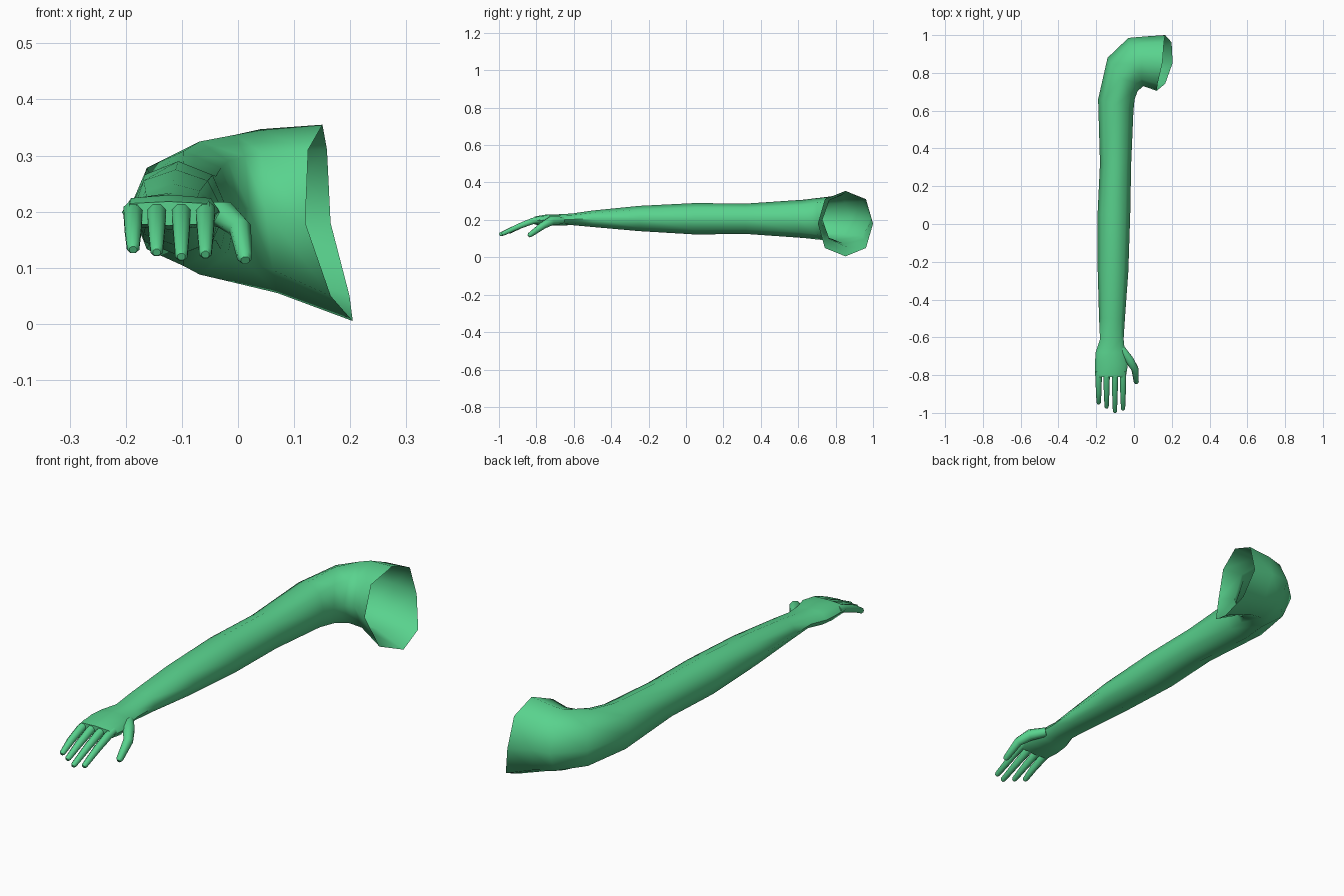
import bpy, bmesh, math
from mathutils import Vector

if "Cube" in bpy.data.objects:
    bpy.data.objects.remove(bpy.data.objects["Cube"])

green = bpy.data.materials.new("green")
green.diffuse_color = (0.1, 0.65, 0.27, 1)
green.use_nodes = True
green.node_tree.nodes["Principled BSDF"].inputs["Base Color"].default_value = green.diffuse_color
SIDES = 8


def power(v, e):
    return math.copysign(abs(v) ** e, v) if abs(v) > 1e-6 else 0.0


def loft(name, rings, cap_start, cap_end):
    bm = bmesh.new()
    loops = [[bm.verts.new(p) for p in ring] for ring in rings]
    for a, b in zip(loops, loops[1:]):
        for i in range(SIDES):
            j = (i + 1) % SIDES
            bm.faces.new((a[i], a[j], b[j], b[i]))
    if cap_start:
        bm.faces.new(loops[0])
    if cap_end:
        bm.faces.new(loops[-1])
    bmesh.ops.recalc_face_normals(bm, faces=bm.faces)
    mesh = bpy.data.meshes.new(name)
    bm.to_mesh(mesh)
    bm.free()
    mesh.materials.append(green)
    obj = bpy.data.objects.new(name, mesh)
    bpy.context.collection.objects.link(obj)
    bpy.ops.object.select_all(action='DESELECT')
    obj.select_set(True)
    bpy.context.view_layer.objects.active = obj
    bpy.ops.object.shade_smooth_by_angle(angle=math.radians(60))
    return obj


def section(inner, outer, z0, z1, square=1.0, bow=0.0, lean=0.0):
    """Ring across the arm from its inner to its outer side."""
    a, b = Vector(inner), Vector(outer)
    mid, half = (a + b) / 2, (a - b) / 2
    ring = []
    for i in range(SIDES):
        t = 2 * math.pi * i / SIDES
        c, s = power(math.cos(t), square), power(math.sin(t), square)
        p = mid + half * c
        ring.append((p.x + bow * s * s + lean * s, p.y,
                     (z0 + z1) / 2 + s * (z1 - z0) / 2))
    return ring


def digit(name, path, radii):
    """Tapered tube along a path, with a rounded tip."""
    pts = [Vector(p) for p in path]
    tip_dir = (pts[-1] - pts[-2]).normalized()
    pts.append(pts[-1] + tip_dir * radii[-1] * 0.7)
    radii = list(radii) + [radii[-1] * 0.6]
    rings = []
    for k, p in enumerate(pts):
        d = pts[min(k + 1, len(pts) - 1)] - pts[max(k - 1, 0)]
        q = d.to_track_quat('Y', 'Z')
        rings.append([p + q @ Vector((math.cos(t), 0, math.sin(t))) * radii[k]
                      for t in (2 * math.pi * (i + .5) / SIDES for i in range(SIDES))])
    return loft(name, rings, True, True)


# Arm: open shoulder, bend, upper arm, forearm, wrist and palm
def straight(y, x0, x1, z0, z1, square=1.0):
    return section((x1, y), (x0, y), z0, z1, square)


arm = [
    section((0.12, 0.705), (0.165, 1.0), 0.005, 0.355, 0.85, 0.035, -0.027),
    section((0.05, 0.73), (0.06, 0.993), 0.055, 0.347, 0.95, 0.0, -0.015),
    section((0.02, 0.705), (-0.03, 0.985), 0.073, 0.337),
    section((0.003, 0.66), (-0.14, 0.88), 0.088, 0.325),
    section((-0.003, 0.60), (-0.19, 0.66), 0.103, 0.308),
    straight(0.32, -0.18, -0.015, 0.125, 0.287),
    straight(0.05, -0.193, -0.02, 0.122, 0.29),
    straight(-0.25, -0.192, -0.03, 0.14, 0.275),
    straight(-0.50, -0.185, -0.048, 0.162, 0.25),
    straight(-0.61, -0.18, -0.055, 0.172, 0.234, 0.9),
    straight(-0.68, -0.203, -0.048, 0.17, 0.23, 0.7),
    straight(-0.74, -0.207, -0.032, 0.168, 0.23, 0.6),
    straight(-0.81, -0.205, -0.043, 0.175, 0.218, 0.5),
]
loft("arm_and_palm", arm, False, True)

# Four fingers sloping down and forward
fingers = [("little_finger", -0.187, -0.945, 0.136), ("ring_finger", -0.145, -0.967, 0.131),
           ("middle_finger", -0.101, -0.990, 0.123), ("index_finger", -0.058, -0.977, 0.127)]
for name, x, y, z in fingers:
    digit(name, [(x, -0.78, 0.202), (x, -0.82, 0.194),
                 (x, -0.89, 0.167), (x, y, z)],
          (0.018, 0.018, 0.016, 0.012))

# Thumb
digit("thumb", [(-0.065, -0.66, 0.198), (-0.025, -0.72, 0.195),
                (0.004, -0.765, 0.170), (0.012, -0.835, 0.119)],
      (0.02, 0.025, 0.02, 0.014))
